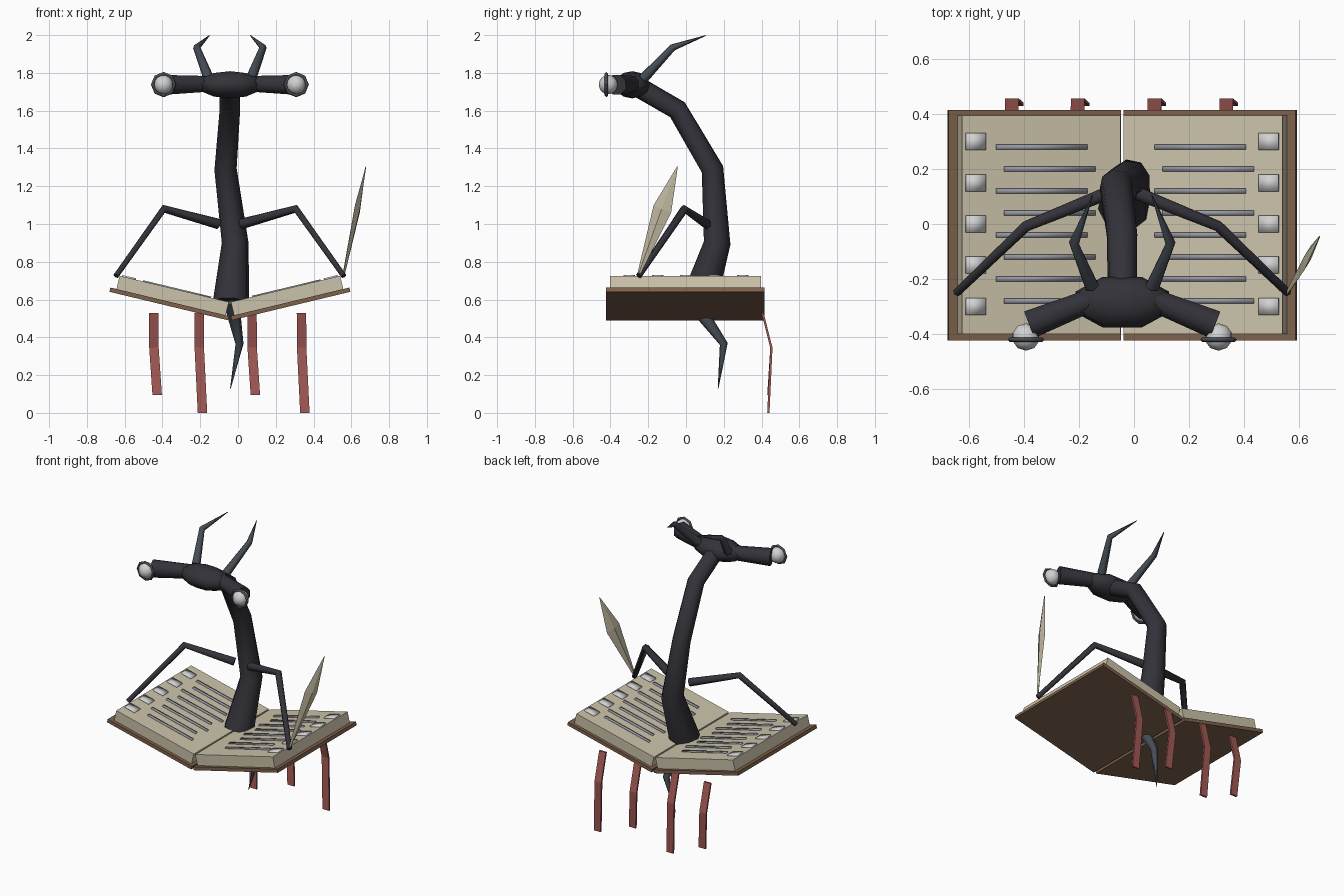
import bpy, bmesh, math
from mathutils import Vector, Matrix

if "Cube" in bpy.data.objects:
    bpy.data.objects.remove(bpy.data.objects["Cube"])

CX = -0.043                      # mirror axis of the figure
TILT = math.radians(13.5)        # slope of each half of the open book


def material(name, rgb):
    m = bpy.data.materials.new(name)
    m.diffuse_color = (*rgb, 1)
    m.use_nodes = True
    m.node_tree.nodes["Principled BSDF"].inputs["Base Color"].default_value = m.diffuse_color
    return m


BLACK = material("body black", (0.032, 0.032, 0.041))
SLATE = material("horn slate", (0.06, 0.073, 0.09))
CREAM = material("paper cream", (0.60, 0.54, 0.40))
BROWN = material("leather brown", (0.21, 0.12, 0.072))
RED = material("ribbon red", (0.36, 0.10, 0.09))
SILVER = material("silver", (0.64, 0.64, 0.65))
GREY = material("ink grey", (0.30, 0.31, 0.36))


def finish(name, bm, mat, smooth=False):
    bmesh.ops.recalc_face_normals(bm, faces=bm.faces)
    for f in bm.faces:
        f.smooth = smooth
    me = bpy.data.meshes.new(name)
    bm.to_mesh(me)
    bm.free()
    me.materials.append(mat)
    ob = bpy.data.objects.new(name, me)
    bpy.context.collection.objects.link(ob)
    return ob


def loft(name, rings, mat, smooth=False):
    """Skin a list of equal-length point rings and cap both ends."""
    bm = bmesh.new()
    vs = [[bm.verts.new(p) for p in r] for r in rings]
    n = len(vs[0])
    for a, b in zip(vs, vs[1:]):
        for i in range(n):
            j = (i + 1) % n
            bm.faces.new((a[i], a[j], b[j], b[i]))
    caps = [bm.faces.new(vs[0]), bm.faces.new(vs[-1])]
    ob = finish(name, bm, mat, smooth)
    for k in (-1, -2):           # caps stay flat
        ob.data.polygons[k].use_smooth = False
    return ob


def tube(name, path, mat, sides=8):
    """path: (x, y, z, radius) points."""
    pts = [Vector(p[:3]) for p in path]
    rings, q, last = [], None, None
    for i, p in enumerate(pts):
        t = Vector()
        if i > 0:
            t += (p - pts[i - 1]).normalized()
        if i < len(pts) - 1:
            t += (pts[i + 1] - p).normalized()
        t.normalize()
        q = t.to_track_quat('Z', 'Y') if q is None else last.rotation_difference(t) @ q
        last = t
        rings.append([p + q @ Vector((math.cos(a), math.sin(a), 0)) * path[i][3]
                      for a in (2 * math.pi * (k + 0.5) / sides for k in range(sides))])
    return loft(name, rings, mat, True)


def page_box(name, side, s, y, n, mat, smooth=False):
    """Box in the tilted frame of one book half: s outward, n above the cover base."""
    bm = bmesh.new()
    bmesh.ops.create_cube(bm, size=1)
    c, k = math.cos(TILT), math.sin(TILT)
    for v in bm.verts:
        ps, py, pn = (lo + (hi - lo) * (w + 0.5) for (lo, hi), w in zip((s, y, n), v.co))
        v.co = (CX + side * (ps * c - pn * k), py, 0.488 + ps * k + pn * c)
    return finish(name, bm, mat, smooth)


def ellipsoid(name, centre, radii, mat, u=8, v=6, rot=Matrix()):
    bm = bmesh.new()
    bmesh.ops.create_uvsphere(bm, u_segments=u, v_segments=v, radius=1)
    bmesh.ops.transform(bm, verts=bm.verts,
                        matrix=Matrix.Translation(centre) @ Matrix.Diagonal((*radii, 1)) @ rot)
    return finish(name, bm, mat, True)


# Book: covers, page blocks, ink lines and margin plates
TOP = 0.095
for side, tag in ((-1, "left"), (1, "right")):
    page_box(f"{tag}_cover", side, (0.01, 0.656), (-0.424, 0.416), (0, 0.023), BROWN)
    page_box(f"{tag}_pages", side, (0.0285, 0.623), (-0.402, 0.396), (0.023, TOP), CREAM)
    for i in range(8):
        y = 0.28 - 0.08 * i
        far = (i % 2 == 0) == (side < 0)
        s0 = 0.175 if far else 0.145
        if side < 0:
            s0 -= 0.02 
        page_box(f"{tag}_ink_line_{i + 1}", side, (s0, s0 + 0.342), (y - 0.009, y + 0.009),
                 (TOP - 0.003, TOP + 0.006), GREY, True)
    for i in range(5):
        y = 0.30 - 0.15 * i
        page_box(f"{tag}_margin_plate_{i + 1}", side, (0.535, 0.61), (y - 0.031, y + 0.031),
                 (TOP - 0.003, TOP + 0.007), SILVER, True)

# Body rising from the gutter, and the tail below the book
tube("body", [(-0.037, 0.065, 0.58, 0.098), (-0.015, 0.165, 0.90, 0.072),
              (-0.066, 0.14, 1.29, 0.060), (-0.043, -0.045, 1.605, 0.056),
              (-0.043, -0.27, 1.735, 0.055)], BLACK)
tube("tail", [(-0.037, 0.03, 0.60, 0.045), (0.008, 0.20, 0.365, 0.022),
              (-0.04, 0.17, 0.13, 0.002)], SLATE, 6)

# Head
ellipsoid("head", (CX, -0.285, 1.737), (0.185, 0.1, 0.072), BLACK, 8, 6,
          Matrix.Rotation(math.pi / 8, 4, 'Z'))

for m, tag in ((-1, "left"), (1, "right")):
    # Eye stalk, eye and eye rim
    tube(f"{tag}_eye_stalk", [(CX + m * 0.12, -0.28, 1.742, 0.045),
                              (CX + m * 0.338, -0.367, 1.737, 0.056)], BLACK)
    eye = Vector((CX + m * 0.351, -0.412, 1.738))
    ellipsoid(f"{tag}_eye", eye, (0.051, 0.05, 0.051), SILVER, 10, 8)
    rings = []
    for k in range(9):
        a = 2 * math.pi * k / 8
        d = Vector((math.cos(a), 0, math.sin(a)))
        rings.append([eye + Vector((0, -0.01, 0)) + d * (0.058 + dr) + Vector((0, dy, 0))
                      for dr, dy in ((0.009, 0), (0, 0.009), (-0.009, 0), (0, -0.009))])
    loft(f"{tag}_eye_rim", rings, SLATE, True)
    # Horn
    tube(f"{tag}_horn", [(CX + m * 0.112, -0.225, 1.77, 0.028),
                         (CX + m * 0.176, -0.07, 1.935, 0.019),
                         (CX + m * 0.108, 0.105, 1.998, 0.002)], SLATE, 6)
    # Arm
    tube(f"{tag}_arm", [(CX + m * 0.06, 0.11, 1.0, 0.028),
                        (CX + m * 0.35, -0.008, 1.08, 0.022),
                        (CX + m * 0.603, -0.25, 0.725, 0.016)], BLACK, 6)

# Quill: a flattened diamond blade held in the right hand
base, mid, tip = Vector((0.56, -0.25, 0.735)), Vector((0.632, -0.125, 1.08)), Vector((0.677, -0.045, 1.305))
axis = (tip - base).normalized()
wide = Vector((0.25, 0.9, -0.37)).normalized()
thin = axis.cross(wide).normalized()
loft("quill", [[p + wide * w, p + thin * t, p - wide * w, p - thin * t]
               for p, w, t in ((base, 0.008, 0.006), (mid, 0.052, 0.014), (tip, 0.002, 0.002))], CREAM)

# Bookmark ribbons hanging behind the book
for i, (x, z) in enumerate(((-0.446, 0.095), (-0.206, 0.0), (0.074, 0.095), (0.336, 0.0))):
    path = ((x, 0.405, 0.53), (x + 0.001, 0.452, 0.345), (x + 0.018, 0.436, z))
    loft(f"ribbon_{i + 1}", [[(px + a * 0.025, py + b * 0.006, pz)
                              for a, b in ((-1, -1), (1, -1), (1, 1), (-1, 1))]
                             for px, py, pz in path], RED)
